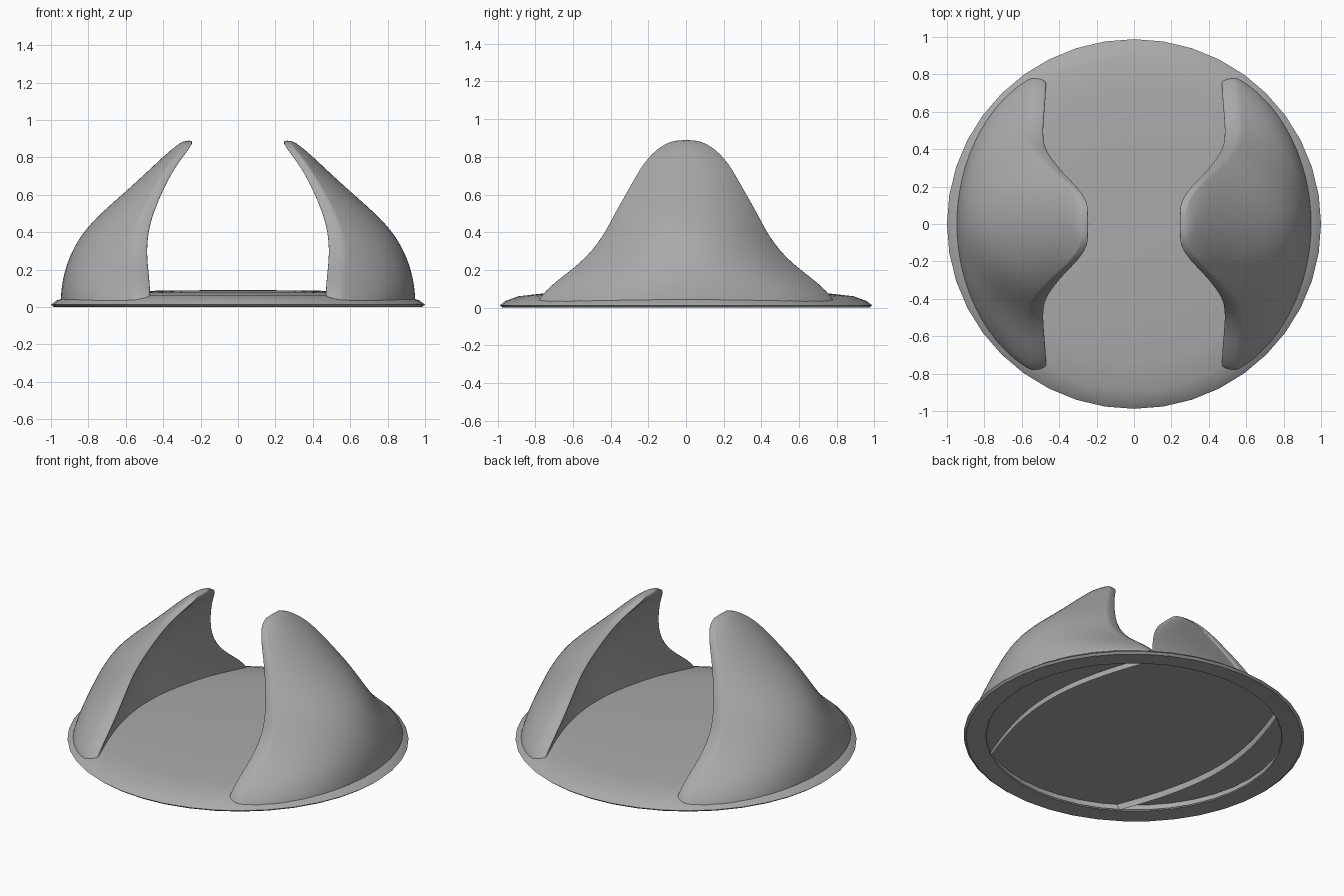
import bpy, bmesh
from math import sin, cos, pi, radians

if "Cube" in bpy.data.objects:
    bpy.data.objects.remove(bpy.data.objects["Cube"])

grey = bpy.data.materials.new("plain grey")
grey.use_nodes = True
COLOUR = (0.4, 0.4, 0.4, 1)
grey.diffuse_color = COLOUR
grey.node_tree.nodes["Principled BSDF"].inputs["Base Color"].default_value = COLOUR


def finish(name, bm, subdivisions=0, angle=30):
    """Turn a bmesh into a shaded object."""
    bmesh.ops.recalc_face_normals(bm, faces=bm.faces)
    mesh = bpy.data.meshes.new(name)
    bm.to_mesh(mesh)
    bm.free()
    mesh.materials.append(grey)
    ob = bpy.data.objects.new(name, mesh)
    bpy.context.collection.objects.link(ob)
    bpy.ops.object.select_all(action="DESELECT")
    bpy.context.view_layer.objects.active = ob
    ob.select_set(True)
    bpy.ops.object.shade_smooth_by_angle(angle=radians(angle))
    if subdivisions:
        mod = ob.modifiers.new("smooth", "SUBSURF")
        mod.levels = mod.render_levels = subdivisions


def loft(rings, cap_start):
    """Join closed rings of points, cap the last and optionally the first."""
    bm = bmesh.new()
    rows = [[bm.verts.new(p) for p in ring] for ring in rings]
    n = len(rows[0])
    for a, b in zip(rows, rows[1:]):
        for i in range(n):
            j = (i + 1) % n
            bm.faces.new((a[i], a[j], b[j], b[i]))
    if cap_start:
        bm.faces.new(rows[0])
    bm.faces.new(rows[-1])
    return bm


# Shallow domed base, hollow underneath behind a flat lip
SIDES = 40
base_profile = [(0.88, 0.05), (0.88, 0.012), (0.865, 0.01), (0.87, 0.004), (0.985, 0),
                (1, 0.012), (0.97, 0.035), (0.9, 0.06), (0.75, 0.077), (0.4, 0.088), (0.1, 0.09)]
base_rings = [[(r * cos(2 * pi * i / SIDES), 0.988 * r * sin(2 * pi * i / SIDES), z)
               for i in range(SIDES)] for r, z in base_profile]
finish("base_disc", loft(base_rings, True))

# Fin sections: height, half width, edge x, outer x, inner x, edge thickness
SECTIONS = [
    (0.012, 0.79, 0.465, 0.958, 0.655, 0.08),
    (0.05, 0.785, 0.462, 0.958, 0.65, 0.08),
    (0.13, 0.705, 0.465, 0.95, 0.645, 0.08),
    (0.21, 0.595, 0.475, 0.93, 0.64, 0.08),
    (0.30, 0.50, 0.482, 0.895, 0.625, 0.08),
    (0.40, 0.43, 0.475, 0.835, 0.595, 0.075),
    (0.50, 0.38, 0.45, 0.74, 0.55, 0.065),
    (0.62, 0.31, 0.40, 0.60, 0.47, 0.055),
    (0.72, 0.255, 0.35, 0.49, 0.395, 0.045),
    (0.80, 0.20, 0.297, 0.405, 0.315, 0.045),
    (0.86, 0.13, 0.25, 0.335, 0.25, 0.04),
    (0.89, 0.06, 0.243, 0.29, 0.238, 0.03),
]
STEPS = 12
# Positions across a fin, closer together towards its edges
ACROSS = [sin(pi / 2 * (2 * k / STEPS - 1)) for k in range(STEPS + 1)]


def fin_ring(side, z, width, edge, outer, inner, thick):
    spread = radians(70 - 20 * min(z / 0.3, 1))
    ring = []
    for t in ACROSS:                    # bulging outer wall
        a = spread * t
        rise = (cos(a) - cos(spread)) / (1 - cos(spread))
        x = edge + thick + (outer - edge - thick) * rise
        ring.append((side * x, width * sin(a) / sin(spread), z))
    for t in reversed(ACROSS):          # hollow inner wall
        x = edge + (inner - edge) * cos(t * pi / 2)
        ring.append((side * x, (width - 0.005) * t, z))
    return ring


# Mirrored pair of curved fins, open at the foot and set through the base
for side, name in ((1, "left_fin"), (-1, "right_fin")):
    finish(name, loft([fin_ring(side, *s) for s in SECTIONS], False), subdivisions=2, angle=180)
